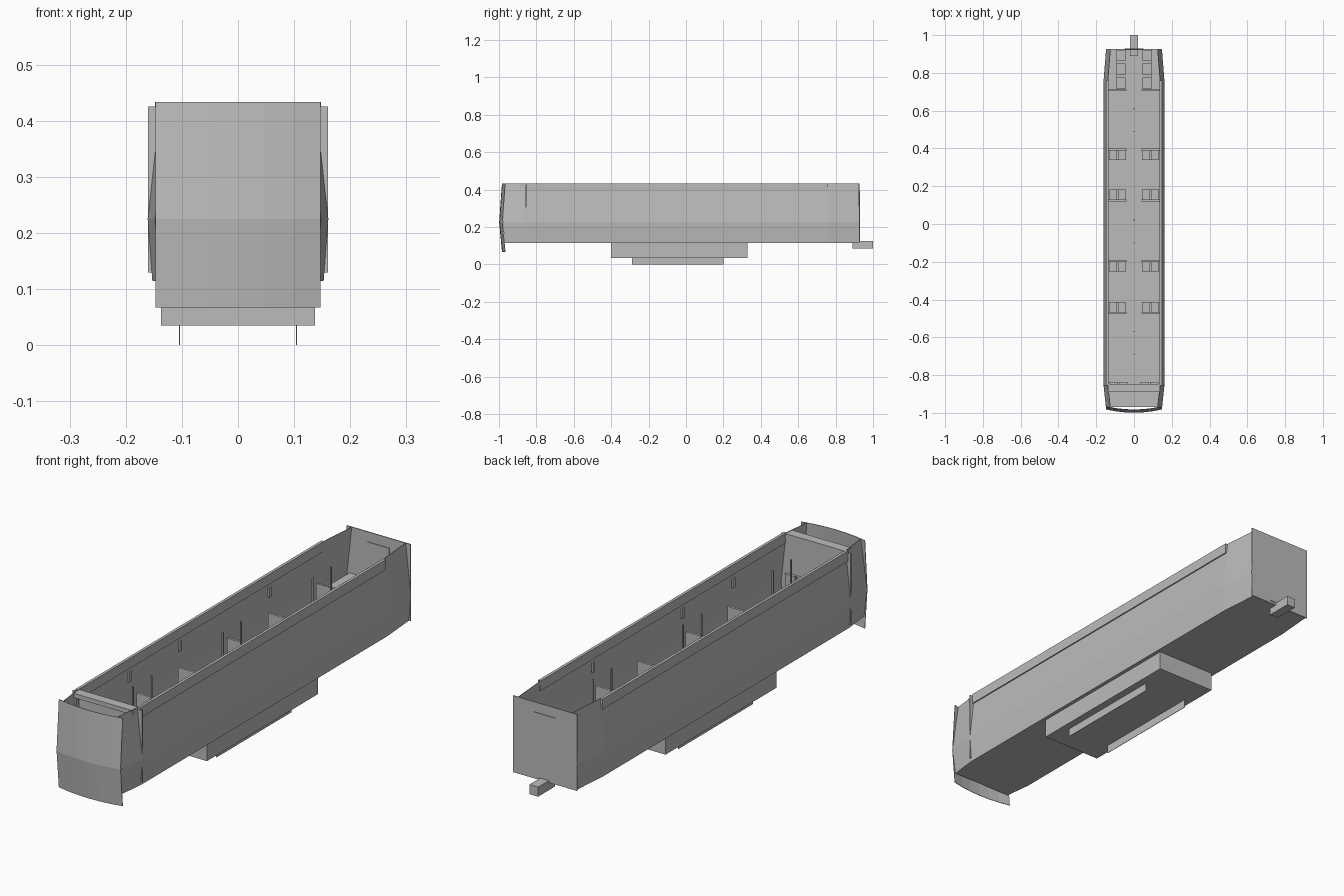
import bpy, bmesh

if "Cube" in bpy.data.objects:
    bpy.data.objects.remove(bpy.data.objects["Cube"])

grey = bpy.data.materials.new("body_grey")
grey.diffuse_color = (0.5, 0.5, 0.5, 1)
grey.use_nodes = True
grey.node_tree.nodes["Principled BSDF"].inputs["Base Color"].default_value = grey.diffuse_color


def finish(name, bm, normals=True):
    if normals:
        bmesh.ops.recalc_face_normals(bm, faces=bm.faces)
    me = bpy.data.meshes.new(name)
    bm.to_mesh(me)
    bm.free()
    me.materials.append(grey)
    ob = bpy.data.objects.new(name, me)
    bpy.context.collection.objects.link(ob)
    return ob


def box(name, x, y, z, mirror=False):
    """Box from (min, max) ranges, optionally mirrored to the other side."""
    bm = bmesh.new()
    for s in ((1, -1) if mirror else (1,)):
        r = bmesh.ops.create_cube(bm, size=1)
        for v in r["verts"]:
            v.co = [(a + b) / 2 + c * (b - a) for (a, b), c in zip((x, y, z), v.co)]
            v.co.x *= s
    return finish(name, bm)


# Side walls and floor: one profile lofted along the car, tapered at both ends
PROFILE = [(-.137, .433), (-.160, .225), (-.152, .115),
           (.152, .115), (.160, .225), (.137, .433)]
STATIONS = [(-.978, .013), (-.855, 0), (.76, 0), (.925, .013)]
bm = bmesh.new()
rings = []
for y, taper in STATIONS:
    ring = []
    for x, z in PROFILE:
        lean = .008 if y < -.9 and z != .225 else 0
        ring.append(bm.verts.new((x - taper if x > 0 else x + taper, y + lean, z)))
    rings.append(ring)
for a, b in zip(rings, rings[1:]):
    for i in range(len(PROFILE) - 1):
        bm.faces.new((a[i], a[i + 1], b[i + 1], b[i]))
shell = finish("side_walls_and_floor", bm)
mod = shell.modifiers.new("thickness", 'SOLIDIFY')
mod.thickness = .002
mod.offset = 0

# Front mask: bowed in plan, with a crease at waist height
bm = bmesh.new()
N = 6
rows = []
for z, back in ((.067, .015), (.225, 0), (.433, .015)):
    row = []
    for i in range(N + 1):
        t = 2 * i / N - 1
        row.append(bm.verts.new((.147 * t, -.999 + back + .017 * t * t, z)))
    rows.append(row)
for a, b in zip(rows, rows[1:]):
    for i in range(N):
        bm.faces.new((a[i], a[i + 1], b[i + 1], b[i]))
mask = finish("front_mask", bm, normals=False)
mod = mask.modifiers.new("thickness", 'SOLIDIFY')
mod.thickness = .002
mod.offset = -1

# Rear wall with its door, and the coupler
box("rear_wall", (-.147, .147), (.923, .927), (.115, .433))
box("rear_door", (-.05, .05), (.920, .930), (.125, .392))
box("coupler", (-.02, .02), (.89, 1.0), (.085, .125))

# Roof edge strips and the upright fins behind the cab
box("roof_edge_strip", (.138, .148), (-.855, .76), (.39, .433), True)
box("cab_fin", (.135, .16), (-.858, -.852), (.13, .425), True)

# Underfloor equipment
box("underfloor_box", (-.137, .137), (-.40, .33), (.035, .116))
box("underfloor_skirt", (.103, .105), (-.29, .20), (0, .036), True)

# Cab partition, header and fold-up seats
box("cab_partition", (-.137, .137), (-.853, -.848), (.116, .415))
box("cab_header", (-.138, .138), (-.888, -.848), (.413, .431))
for x in ((.035, .08), (.085, .13)):
    box("folding_seat", x, (-.848, -.836), (.18, .27), True)

# Seat rows: a shared backrest and two cushions on each side of the aisle
for y, d in ((.395, -1), (.125, 1), (-.195, -1), (-.47, 1)):
    box("seat_back", (.04, .135), (y - .005, y + .005), (.14, .275), True)
    ys = sorted((y + d * .005, y + d * .057))
    for x in ((.043, .085), (.092, .133)):
        box("seat_cushion", x, ys, (.168, .182), True)
    box("seat_support", (.08, .097), ys, (.116, .168), True)

# Rear lengthwise seats behind a screen
box("rear_screen", (.04, .135), (.704, .712), (.116, .28), True)
box("rear_seat_plinth", (.09, .134), (.712, .923), (.116, .24), True)
for y in (.715, .79, .862):
    box("rear_seat", (.045, .09), (y, y + .06), (.165, .182), True)

# Grab poles along the aisle and small wall brackets
for y in (.61, .49, .02, -.10, -.57, -.69):
    box("grab_pole", (-.003, .003), (y - .003, y + .003), (.116, .42))
for y in (.41, -.18, -.51):
    box("wall_bracket", (.136, .143), (y - .008, y + .008), (.335, .375), True)
